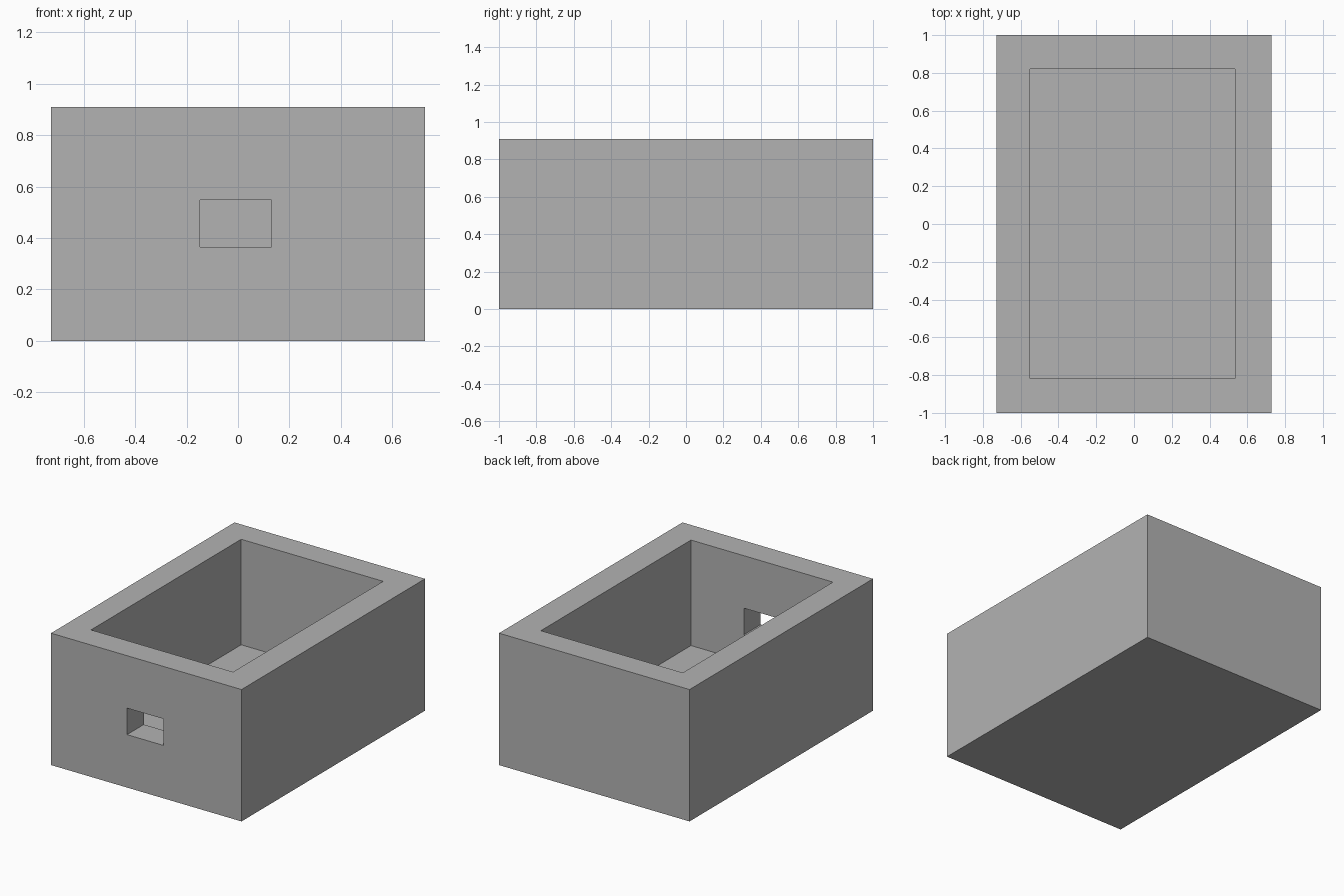
import bpy
from mathutils import Vector

cube = bpy.data.objects.get("Cube")
if cube:
    bpy.data.objects.remove(cube, do_unlink=True)

grey = bpy.data.materials.new("plain grey")
grey.use_nodes = True
colour = (0.45, 0.45, 0.45, 1)
grey.diffuse_color = colour
grey.node_tree.nodes["Principled BSDF"].inputs["Base Color"].default_value = colour


def block(name, low, high):
    """Box spanning two opposite corners."""
    low, high = Vector(low), Vector(high)
    bpy.ops.mesh.primitive_cube_add(size=1, location=(low + high) / 2)
    obj = bpy.context.object
    obj.name = name
    obj.scale = high - low
    bpy.ops.object.transform_apply(location=True, rotation=False, scale=True)
    obj.data.materials.append(grey)
    return obj


# Solid outer block
box = block("open_box", (-0.727, -1, 0), (0.727, 1, 0.91))

# Open cavity and the slot through the front wall
cutters = [
    block("cavity_cutter", (-0.55, -0.817, 0.182), (0.534, 0.82, 1.2)),
    block("front_slot_cutter", (-0.147, -1.2, 0.365), (0.13, -0.5, 0.548)),
]
for cutter in cutters:
    cut = box.modifiers.new(cutter.name, "BOOLEAN")
    cut.operation = "DIFFERENCE"
    cut.solver = "EXACT"
    cut.object = cutter
    bpy.context.view_layer.objects.active = box
    bpy.ops.object.modifier_apply(modifier=cut.name)
    bpy.data.objects.remove(cutter, do_unlink=True)
